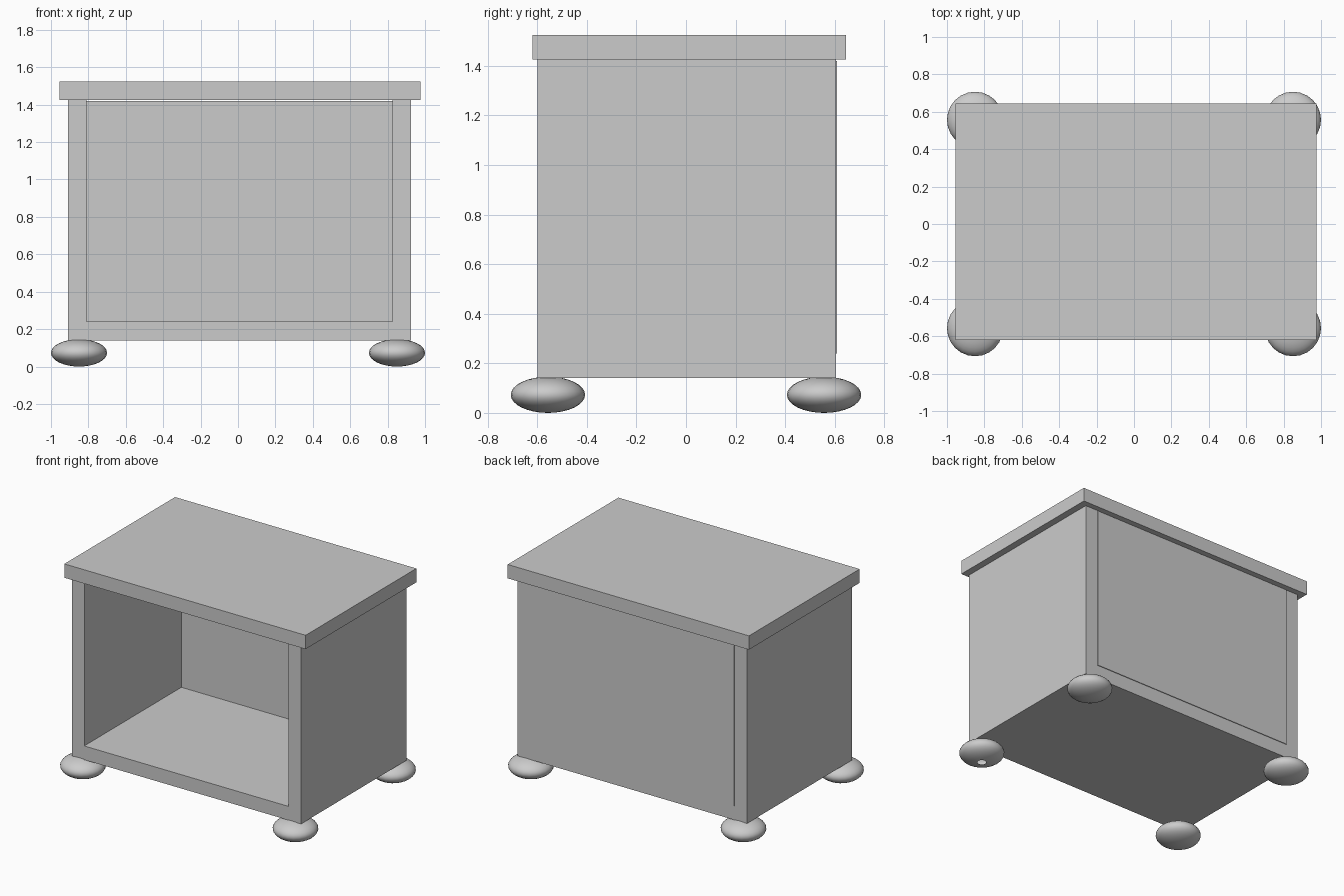
import bpy
import bmesh

cube = bpy.data.objects.get("Cube")
if cube:
    bpy.data.objects.remove(cube, do_unlink=True)

grey = bpy.data.materials.new("plain_grey")
grey.use_nodes = True
grey.diffuse_color = (0.6, 0.6, 0.6, 1)
grey.node_tree.nodes["Principled BSDF"].inputs["Base Color"].default_value = (0.6, 0.6, 0.6, 1)


def make_object(name, bm):
    mesh = bpy.data.meshes.new(name)
    bm.to_mesh(mesh)
    bm.free()
    mesh.materials.append(grey)
    obj = bpy.data.objects.new(name, mesh)
    bpy.context.collection.objects.link(obj)
    return obj


def board(name, xs, ys, zs):
    """Box spanning a low and high value on each axis."""
    bm = bmesh.new()
    bmesh.ops.create_cube(bm, size=1)
    for v in bm.verts:
        v.co = [lo + (c + 0.5) * (hi - lo) for c, (lo, hi) in zip(v.co, (xs, ys, zs))]
    return make_object(name, bm)


def foot(name, x, y, open_base=False):
    """Flattened ball, optionally without its lowest cap."""
    bm = bmesh.new()
    bmesh.ops.create_uvsphere(bm, u_segments=24, v_segments=16, radius=1)
    if open_base:
        cap = [v for v in bm.verts if v.co.z < -0.99]
        bmesh.ops.delete(bm, geom=cap, context="VERTS")
    for v in bm.verts:
        v.co = (x + v.co.x * 0.15, y + v.co.y * 0.15, 0.073 + v.co.z * 0.073)
    for f in bm.faces:
        f.smooth = True
    return make_object(name, bm)


# Carcass: two sides, floor and slightly proud back, open at the front
BASE, TOP = 0.14, 1.425
board("right_side", (-0.91, -0.81), (-0.597, 0.602), (BASE, TOP))
board("left_side", (0.825, 0.925), (-0.6, 0.605), (BASE, TOP))
board("floor_board", (-0.81, 0.825), (-0.6, 0.605), (BASE, 0.24))
board("back_panel", (-0.81, 0.825), (0.51, 0.61), (0.24, 1.42))

# Overhanging top
board("top_board", (-0.955, 0.975), (-0.62, 0.645), (TOP, 1.525))

# Bun feet
for side, x in (("right", -0.85), ("left", 0.85)):
    for end, y in (("front", -0.557), ("back", 0.557)):
        foot(f"{end}_{side}_foot", x, y, open_base=(side == "left" and end == "front"))
